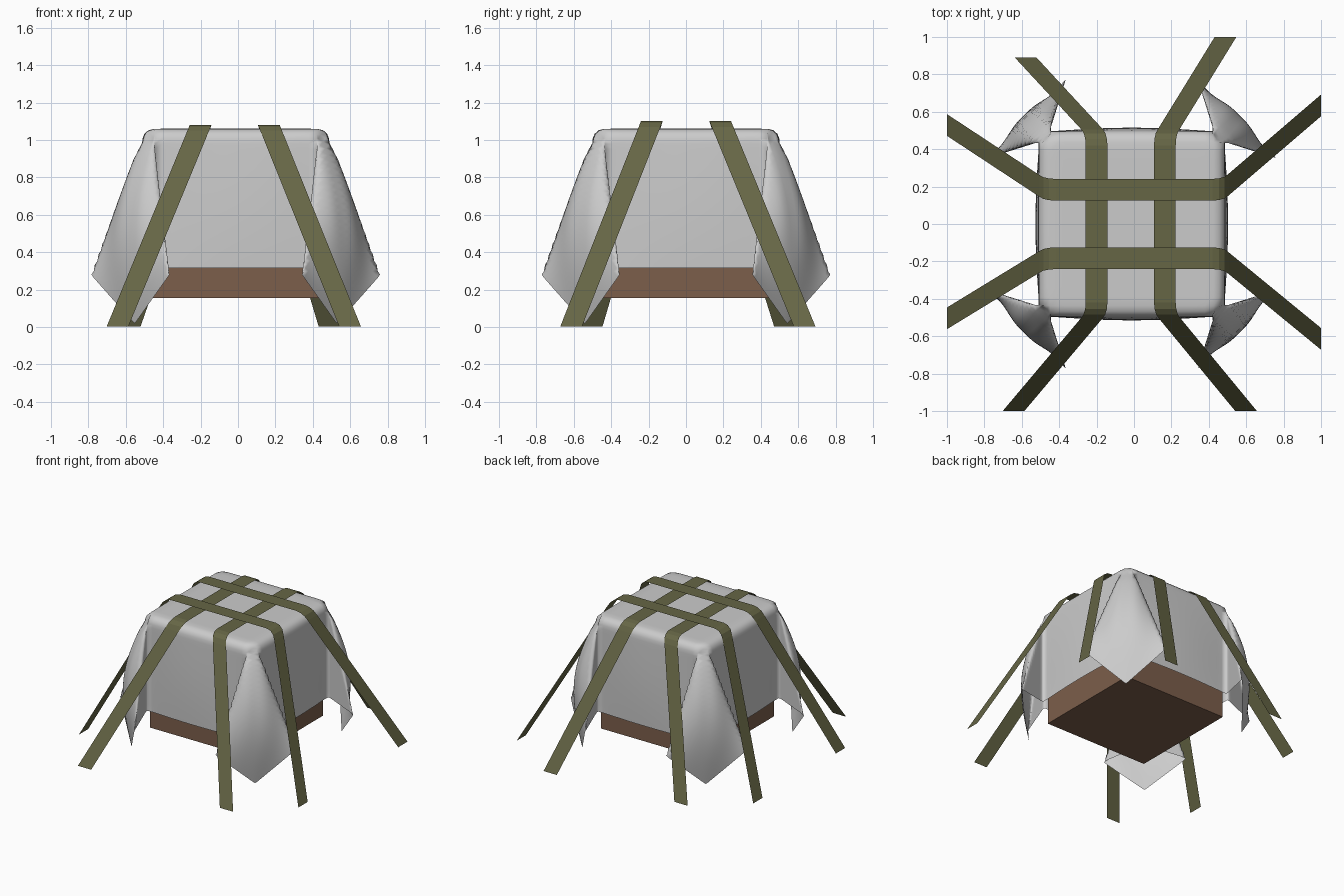
import bpy, bmesh, math

if "Cube" in bpy.data.objects:
    bpy.data.objects.remove(bpy.data.objects["Cube"])

def material(name, rgb):
    m = bpy.data.materials.new(name)
    m.diffuse_color = (*rgb, 1)
    m.use_nodes = True
    m.node_tree.nodes["Principled BSDF"].inputs["Base Color"].default_value = m.diffuse_color
    return m

GREY = material("grey_cloth", (0.6, 0.6, 0.6))
OLIVE = material("olive_webbing", (0.133, 0.133, 0.06))
BROWN = material("brown_wood", (0.2, 0.112, 0.07))

def mesh_object(name, verts, faces, mat):
    me = bpy.data.meshes.new(name)
    me.from_pydata(verts, [], faces)
    me.materials.append(mat)
    ob = bpy.data.objects.new(name, me)
    bpy.context.collection.objects.link(ob)
    return ob

# Crate under the cloth
bpy.ops.mesh.primitive_cube_add(size=1, location=(-0.012, 0, 0.595))
crate = bpy.context.object
crate.name = "crate"
crate.scale = (0.9, 0.88, 0.88)
crate.data.materials.append(BROWN)

# Draped square cloth: flat grid mapped onto top, sides and corner folds
TOP, A, DROP, R = 1.06, 0.44, 0.78, 0.055

def side(s):
    """Outward distance and height after s of cloth has passed the top edge."""
    arc = R * math.pi / 2
    if s < arc:
        return A + R * math.sin(s / R), TOP - R + R * math.cos(s / R)
    return A + R, TOP - R - (s - arc)

def mix(a, b, t):
    return tuple(i + (j - i) * t for i, j in zip(a, b))

def drape(x, y):
    """Map flat cloth point, x >= y >= 0."""
    if x <= A:
        return x, y, TOP
    s = x - A
    k = s / DROP
    out, z = side(s)
    if y <= A:
        return out + 0.02 * math.sin(2.2 * k) * math.cos(math.pi * y / (2 * A)), y, z
    t = (y - A) / s
    start = (out, A, z)
    lobe = (A + 0.05 * min(1, k * 6) + 0.29 * k, A - 0.09 * k, TOP - 0.78 * k)
    d = A + 0.1 * k + 0.082 * math.sin(math.pi * k)
    ridge = (d, d, TOP - 1.05 * k ** 1.04)
    if t < 0.5:
        return mix(start, lobe, t * 2)
    # outer layer bows slightly away from the crate
    px, py, pz = mix(lobe, ridge, t * 2 - 1)
    bow = 0.02 * math.sin(math.pi * k) * math.sin(math.pi * (t * 2 - 1))
    return px + bow, py + bow, pz

def cloth_point(p, q):
    a, b = abs(p), abs(q)
    if a >= b:
        x, y, z = drape(a, b)
    else:
        y, x, z = drape(b, a)
    return math.copysign(x, p) - 0.012, math.copysign(y, q), z

N_OUT, N_IN = 28, 18
pos = [A + DROP * i / N_OUT for i in range(1, N_OUT + 1)]
line = [-v for v in reversed(pos)] + [-A + 2 * A * i / N_IN for i in range(N_IN + 1)] + pos
n = len(line)
verts = [cloth_point(p, q) for q in line for p in line]
faces = [(j * n + i, j * n + i + 1, (j + 1) * n + i + 1, (j + 1) * n + i)
         for j in range(n - 1) for i in range(n - 1)]
cloth = mesh_object("draped_cloth", verts, faces, GREY)
for f in cloth.data.polygons:
    f.use_smooth = True
sm = cloth.modifiers.new("soften", 'SMOOTH')
sm.factor, sm.iterations = 0.5, 2

# Tie-down straps: flat over the top, splayed down to the ground
def strap(name, centre, start, end, top, along_x):
    """start / end are (run, sideways) ground positions at each end."""
    def leg(run, across):
        sg = math.copysign(1, run)
        prof = [(0.42, top), (0.455, top - 0.008), (0.485, top - 0.03),
                (0.505, top - 0.065), (abs(run), 0.002)]
        return [(sg * r, centre + (across - centre) * (top - z) / top, z) for r, z in prof]
    path = leg(*start)[::-1] + leg(*end)
    w = 0.058
    vs = []
    for r, c, z in path:
        for e in (-w, w):
            vs.append((r, c + e, z) if along_x else (c + e, r, z))
    fs = []
    for i in range(len(path) - 1):
        f = (2 * i, 2 * i + 2, 2 * i + 3, 2 * i + 1)
        fs.append(f if along_x else f[::-1])
    mesh_object(name, vs, fs, OLIVE)

strap("lengthwise_strap_left", -0.20, (-1, -0.645), (0.89, -0.58), 1.08, False)
strap("lengthwise_strap_right", 0.165, (-1, 0.60), (1, 0.49), 1.08, False)
strap("crosswise_strap_back", 0.183, (-1, 0.53), (1, 0.635), 1.10, True)
strap("crosswise_strap_front", -0.183, (-1, -0.505), (1, -0.615), 1.10, True)
